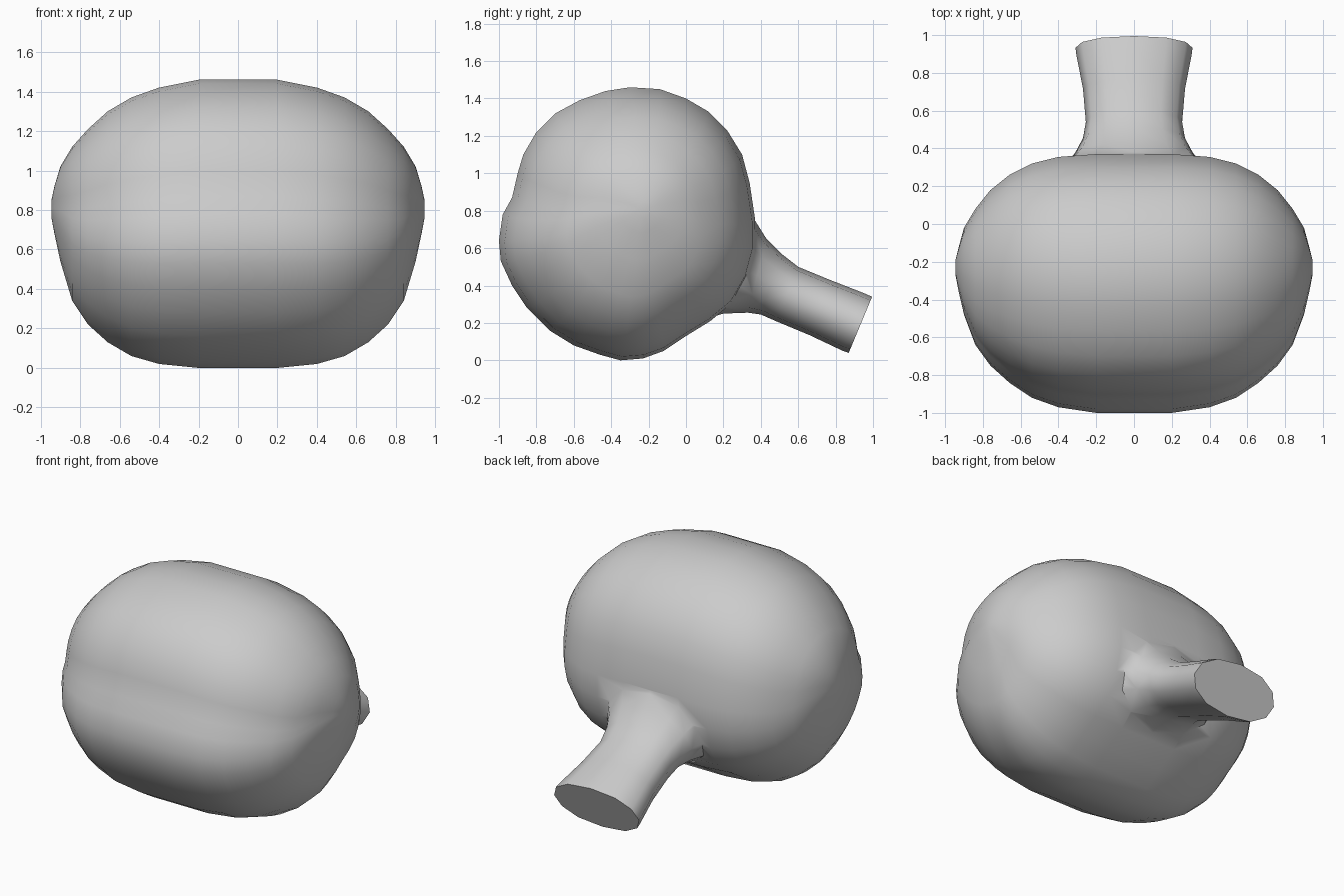
import bpy
import bmesh
from math import cos, sin, pi, radians, copysign
from mathutils import Vector

default_cube = bpy.data.objects.get("Cube")
if default_cube:
    bpy.data.objects.remove(default_cube, do_unlink=True)

# One plain grey for the whole model
grey = bpy.data.materials.new("plain grey")
grey.use_nodes = True
grey.diffuse_color = (0.6, 0.6, 0.6, 1)
grey.node_tree.nodes["Principled BSDF"].inputs["Base Color"].default_value = (0.6, 0.6, 0.6, 1)


def loft(name, rings):
    """Closed object skinned over rings that share one point count."""
    bm = bmesh.new()
    loops = [[bm.verts.new(point) for point in ring] for ring in rings]
    for first, second in zip(loops, loops[1:]):
        for i in range(len(first)):
            j = (i + 1) % len(first)
            bm.faces.new((first[i], first[j], second[j], second[i]))
    bm.faces.new(loops[0])
    bm.faces.new(loops[-1])
    bmesh.ops.recalc_face_normals(bm, faces=bm.faces)
    mesh = bpy.data.meshes.new(name)
    bm.to_mesh(mesh)
    bm.free()
    mesh.materials.append(grey)
    obj = bpy.data.objects.new(name, mesh)
    bpy.context.collection.objects.link(obj)
    return obj


def lerp(low, high, factor):
    return low + (high - low) * factor


# Body: side outline (y, z) at the middle, rescaled at each station across x
outline = [(-.3, 1.46), (-.14, 1.45), (0, 1.4), (.12, 1.33), (.22, 1.23), (.3, 1.1),
           (.34, .95), (.37, .75), (.37, .6), (.33, .45), (.25, .31), (.13, .21),
           (0, .13), (-.12, .05), (-.23, .01), (-.35, 0), (-.46, .03), (-.6, .08),
           (-.73, .16), (-.85, .28), (-.93, .4), (-.99, .53), (-1, .64), (-.98, .78),
           (-.93, .87), (-.9, 1), (-.87, 1.1), (-.8, 1.22), (-.7, 1.32),
           (-.57, 1.39), (-.43, 1.44)]

# Station: x, front y, back y, bottom z, top z
stations = [(.2, -1, .37, 0, 1.46), (.4, -.97, .355, .02, 1.42),
            (.54, -.92, .32, .06, 1.37), (.66, -.84, .26, .13, 1.3),
            (.76, -.75, .18, .22, 1.21), (.84, -.64, .08, .34, 1.12),
            (.9, -.48, -.02, .54, 1.02), (.93, -.35, -.13, .68, .92),
            (.945, -.27, -.19, .76, .85)]


def body_section(x, front, back, bottom, top):
    return [(x, lerp(front, back, (y + 1) / 1.37), lerp(bottom, top, z / 1.46))
            for y, z in outline]


left_half = [body_section(*station) for station in stations]
right_half = [[(-x, y, z) for x, y, z in ring] for ring in reversed(left_half)]
body = loft("body", right_half + left_half)

# Neck: top (y, z), bottom (y, z) and half width of each oval ring
neck_rings = [((.3, .86), (.1, .22), .43), ((.38, .73), (.2, .25), .38),
              ((.43, .65), (.33, .255), .31), ((.51, .57), (.4, .245), .27),
              ((.6, .5), (.48, .21), .255), ((.77, .43), (.66, .135), .27),
              ((.95, .36), (.84, .05), .305), ((.995, .34), (.87, .04), .31)]
SIDES = 12


def neck_section(upper, lower, half_width):
    upper, lower = Vector(upper), Vector(lower)
    points = []
    for i in range(SIDES):
        angle = 2 * pi * i / SIDES
        across = copysign(abs(cos(angle)) ** 0.85, cos(angle)) * half_width
        y, z = lower.lerp(upper, 0.5 + sin(angle) / 2)
        points.append((across, y, z))
    return points


neck = loft("neck", [neck_section(*ring) for ring in neck_rings])

# Fuse the neck into the body as one surface
fuse = body.modifiers.new("fuse neck", 'BOOLEAN')
fuse.operation = 'UNION'
fuse.solver = 'EXACT'
fuse.object = neck
bpy.ops.object.select_all(action='DESELECT')
body.select_set(True)
bpy.context.view_layer.objects.active = body
bpy.ops.object.modifier_apply(modifier=fuse.name)
bpy.data.objects.remove(neck, do_unlink=True)
body.name = "body_with_neck"

# Smooth everywhere except the cut end of the neck
bpy.ops.object.shade_smooth_by_angle(angle=radians(50))
